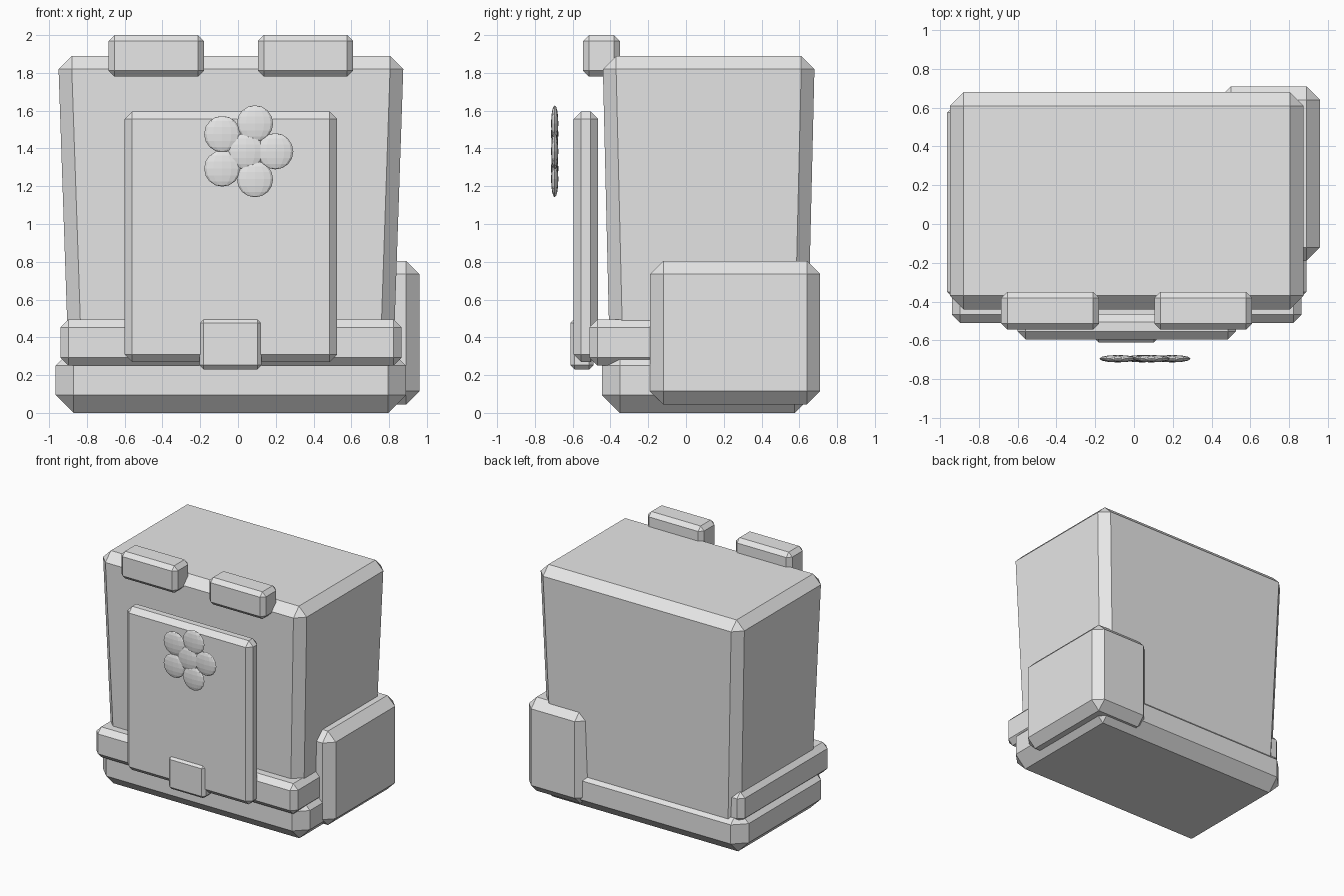
import bpy, bmesh, math
from mathutils import Matrix, Vector

cube = bpy.data.objects.get("Cube")
if cube:
    bpy.data.objects.remove(cube, do_unlink=True)

grey = bpy.data.materials.new("light grey")
grey.use_nodes = True
colour = (0.8, 0.8, 0.8, 1)
grey.diffuse_color = colour
grey.node_tree.nodes["Principled BSDF"].inputs["Base Color"].default_value = colour


def finish(name, bm):
    mesh = bpy.data.meshes.new(name)
    bm.to_mesh(mesh)
    bm.free()
    mesh.materials.append(grey)
    obj = bpy.data.objects.new(name, mesh)
    bpy.context.collection.objects.link(obj)
    return obj


def chamfered_box(name, x, y, z, chamfer, taper=0):
    """Box between (min, max) pairs; taper narrows each side towards the bottom."""
    bm = bmesh.new()
    bmesh.ops.create_cube(bm, size=1)
    low = Vector((x[0], y[0], z[0]))
    size = Vector((x[1], y[1], z[1])) - low
    for v in bm.verts:
        v.co = Vector((low[i] + size[i] * (v.co[i] + 0.5) for i in range(3)))
    bmesh.ops.bevel(bm, geom=bm.edges[:], offset=chamfer, segments=1,
                    affect='EDGES', clamp_overlap=True)
    cx, cy = sum(x) / 2, sum(y) / 2
    for v in bm.verts:
        drop = taper * max(0, z[1] - chamfer - v.co.z)
        v.co.x -= math.copysign(drop, v.co.x - cx)
        v.co.y -= math.copysign(drop * 0.7, v.co.y - cy)
    return finish(name, bm)


# Main bag, base and surrounding belt
chamfered_box("bag_body", (-0.95, 0.875), (-0.44, 0.68), (0.1, 1.89), 0.07, 0.034)
chamfered_box("bag_base", (-0.965, 0.89), (-0.445, 0.67), (0, 0.345), 0.095)
chamfered_box("belt", (-0.94, 0.865), (-0.51, 0.63), (0.25, 0.495), 0.042)

# Side pocket wrapping the back corner
chamfered_box("side_pocket", (0.43, 0.96), (-0.19, 0.71), (0.045, 0.805), 0.07)

# Front flap with its clasp
chamfered_box("front_flap", (-0.6, 0.525), (-0.595, -0.465), (0.27, 1.595), 0.04)
chamfered_box("clasp", (-0.205, 0.125), (-0.612, -0.49), (0.23, 0.5), 0.023)

# Strap tabs on the top front edge
for name, left in (("right_tab", -0.685), ("left_tab", 0.105)):
    chamfered_box(name, (left, left + 0.505), (-0.545, -0.35), (1.78, 2.0), 0.032)

# Flower badge: a centre and five flattened petals
centre = Vector((0.042, -0.695, 1.385))
bm = bmesh.new()
spots = [centre] + [
    centre + Vector((math.cos(a), 0, math.sin(a))) * 0.155
    for a in (math.tau * i / 5 for i in range(5))]
for spot in spots:
    bmesh.ops.create_uvsphere(
        bm, u_segments=12, v_segments=8, radius=0.096,
        matrix=Matrix.Translation(spot) @ Matrix.Diagonal((1, 0.2, 1, 1)))
finish("flower_badge", bm)
